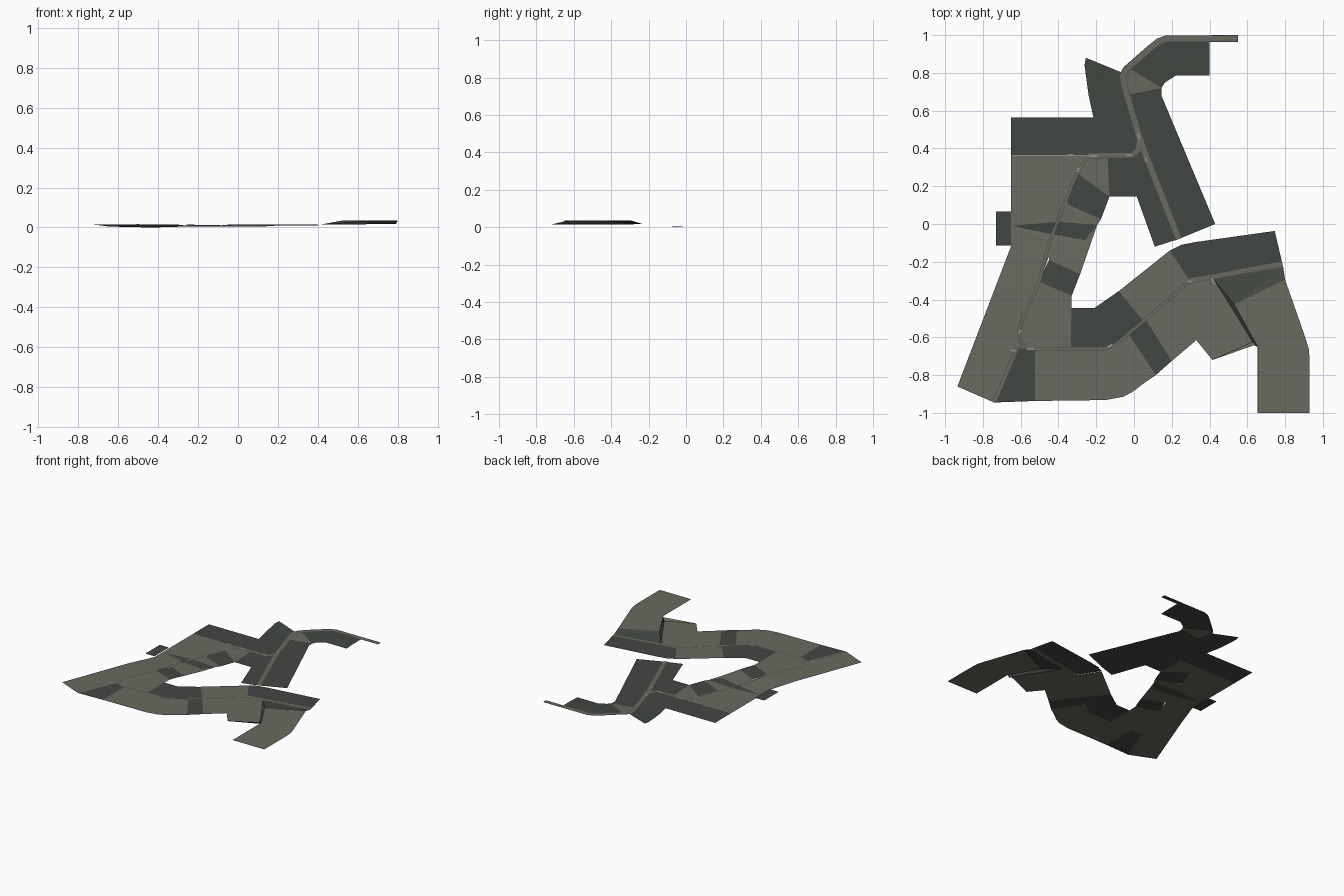
import bpy, bmesh
from mathutils import Vector


def material(name, rgb):
    m = bpy.data.materials.new(name)
    m.diffuse_color = (*rgb, 1)
    return m


PAVING = material("light paving", (0.142, 0.142, 0.118))
ASPHALT = material("dark asphalt", (0.055, 0.063, 0.054))
KERB = material("pale kerb", (0.27, 0.27, 0.24))

# Ground level along y: high in the south, low in the middle, higher again in the north
LEVELS = [(-1.1, .015), (-.32, .015), (-.1, .005), (.68, .005), (.87, .014), (1.1, .014)]


def ground(y):
    for (a, za), (b, zb) in zip(LEVELS, LEVELS[1:]):
        if y <= b:
            return za + (zb - za) * (y - a) / (b - a)
    return LEVELS[-1][1]


def patch(name, mat, pts, z=None, lift=0.0, polys=None):
    """Flat sheet from an outline; follows the ground unless z or 3D points are given."""
    bm = bmesh.new()
    for poly in (polys or [pts]):
        vs = [bm.verts.new((p[0], p[1], p[2] if len(p) > 2 else 0)) for p in poly]
        bm.faces.new(vs)
    if len((polys or [pts])[0][0]) == 2:
        if z is None:
            for y, _ in LEVELS[1:-1]:
                geom = bm.verts[:] + bm.edges[:] + bm.faces[:]
                bmesh.ops.bisect_plane(bm, geom=geom, plane_co=(0, y, 0), plane_no=(0, 1, 0))
        bmesh.ops.triangulate(bm, faces=bm.faces[:])
        for v in bm.verts:
            v.co.z = (ground(v.co.y) if z is None else z) + lift
    else:
        bmesh.ops.triangulate(bm, faces=bm.faces[:])
    for f in bm.faces:
        f.normal_update()
        if f.normal.z < 0:
            f.normal_flip()
    me = bpy.data.meshes.new(name)
    bm.to_mesh(me)
    bm.free()
    me.materials.append(mat)
    ob = bpy.data.objects.new(name, me)
    bpy.context.collection.objects.link(ob)
    return ob


def strip(name, mat, path, width, lift, z=None):
    """Ribbon of constant width with mitred corners."""
    P = [Vector(p) for p in path]
    left, right = [], []
    for i, p in enumerate(P):
        d0 = (p - P[max(i - 1, 0)]).normalized() if i else (P[1] - p).normalized()
        d1 = (P[i + 1] - p).normalized() if i < len(P) - 1 else d0
        n0, n1 = Vector((-d0.y, d0.x)), Vector((-d1.y, d1.x))
        m = (n0 + n1).normalized()
        m = m * (width / 2 / max(m.dot(n0), .5))
        left.append(tuple(p + m))
        right.append(tuple(p - m))
    quads = [[left[i], left[i + 1], right[i + 1], right[i]] for i in range(len(P) - 1)]
    return patch(name, mat, None, z, lift, quads)


# North blocks
patch("north_yard", ASPHALT, [(.4, .98), (.4, .785), (.22, .785), (.165, .75), (.145, .72), (0, .81),
                              (-.04, .82), (.08, .94), (.17, .98)])
patch("north_crossing", PAVING, [(0, .81), (.145, .72), (-.025, .685), (-.06, .77), (-.04, .82)])
patch("north_east_block", ASPHALT, [(-.025, .685), (.145, .72), (.145, .68), (.43, 0), (.235, -.08),
                                    (.03, .41), (.02, .48)])
patch("north_west_block", ASPHALT, [(-.255, .88), (-.06, .8), (-.06, .77), (-.025, .685), (.02, .48),
                                    (.03, .41), (0, .365), (-.65, .365), (-.65, .565), (-.215, .565),
                                    (-.24, .68), (-.262, .84)])
patch("centre_block", ASPHALT, [(-.14, .365), (0, .365), (.03, .41), (.235, -.08), (.11, -.12),
                                (.015, .145), (-.13, .145)])
# West blocks
patch("west_square", PAVING, [(-.65, .365), (-.25, .365), (-.31, .25), (-.405, .012), (-.65, -.01)])
patch("inner_corner", PAVING, [(-.25, .365), (-.14, .365), (-.13, .145), (-.31, .275)])
patch("inner_yard", ASPHALT, [(-.31, .275), (-.13, .145), (-.175, .025), (-.355, .105)])
patch("inner_walk", PAVING, [(-.355, .105), (-.175, .025), (-.195, -.005), (-.405, .012)])
patch("west_stub", ASPHALT, [(-.73, .065), (-.65, .065), (-.65, -.115), (-.73, -.115)], z=.012)
# Shallow dip across the west road
patch("dip_west", ASPHALT, [(-.65, -.01, .005), (-.405, .012, .005), (-.43, -.055, 0)])
patch("dip_east", ASPHALT, [(-.405, .012, .005), (-.195, -.005, .005), (-.26, -.085, .005), (-.43, -.055, 0)])
patch("dip_slope", PAVING, [(-.65, -.01, .005), (-.43, -.055, 0), (-.455, -.09, .005), (-.65, -.05, .005)])
patch("dip_inner_slope", PAVING, [(-.43, -.055, 0), (-.26, -.085, .005), (-.455, -.09, .005)])
patch("south_west_road", PAVING, [(-.65, -.05), (-.455, -.09), (-.45, -.17), (-.61, -.6), (-.63, -.68),
                                  (-.74, -.945), (-.935, -.86), (-.65, -.115)])
patch("inner_pavement", PAVING, [(-.455, -.09), (-.26, -.085), (-.195, -.005), (-.285, -.265), (-.45, -.19)])
patch("inner_south_yard", ASPHALT, [(-.45, -.19), (-.285, -.265), (-.33, -.38), (-.505, -.305)])
patch("inner_south_paving", PAVING, [(-.505, -.305), (-.33, -.38), (-.335, -.66), (-.63, -.66), (-.61, -.6)])
# South blocks
patch("south_inner_block", ASPHALT, [(-.335, -.445), (-.21, -.445), (-.08, -.355), (.05, -.515),
                                     (-.11, -.645), (-.15, -.66), (-.335, -.66)], z=.015)
patch("south_corner_block", ASPHALT, [(-.63, -.66), (-.525, -.66), (-.525, -.937), (-.74, -.945)], z=.015)
patch("south_road", PAVING, [(-.525, -.66), (-.15, -.66), (-.11, -.645), (-.03, -.58), (.115, -.8), (.07, -.83),
                             (-.01, -.89), (-.06, -.915), (-.15, -.932), (-.525, -.937)], z=.015)
patch("south_crossing", ASPHALT, [(-.03, -.58), (.06, -.505), (.2, -.725), (.115, -.8)], z=.015)
patch("south_east_inner", PAVING, [(-.08, -.355), (.19, -.14), (.29, -.295), (.05, -.515)], z=.015)
# East blocks
patch("east_paving", PAVING, [(.05, -.515), (.29, -.295), (.42, -.285), (.52, -.44), (.64, -.62), (.33, -.615),
                              (.2, -.725)], z=.015)
patch("east_block", ASPHALT, [(.19, -.14), (.25, -.11), (.33, -.095), (.745, -.037), (.782, -.195),
                              (.29, -.295)], z=.017)
patch("east_walk", PAVING, [(.29, -.295), (.782, -.195), (.79, -.23), (.42, -.29)], z=.017)
patch("east_slope", ASPHALT, [(.42, -.29, .016), (.79, -.23, .017), (.80, -.295, .036), (.53, -.425, .036)])
patch("east_ramp", PAVING, [(.33, -.615, .015), (.415, -.72, .015), (.655, -.635, .035), (.64, -.62, .015)])
patch("raised_road", PAVING, [(.53, -.425), (.80, -.295), (.91, -.61), (.925, -.66), (.93, -.72), (.93, -1),
                              (.655, -1), (.655, -.65)], z=.036)
patch("raised_road_wall", ASPHALT, [(.42, -.29, .016), (.53, -.425, .036), (.655, -.65, .036),
                                    (.64, -.645, .016), (.515, -.44, .016)])

# Kerbs: dark gutter below, paving strip on it, short pale stones at the junctions
ROUTES = {
    "north_kerb": ([(.55, .982), (.17, .98), (.13, .965), (.08, .925), (-.04, .82), (-.06, .785), (-.055, .745),
                    (.025, .47), (.06, .37), (.237, -.08)], .036, None),
    "cross_kerb": ([(.03, .45), (.02, .39), (-.01, .365), (-.24, .362)], .03, None),
    "west_kerb": ([(-.25, .35), (-.31, .25), (-.45, -.1), (-.5, -.3), (-.61, -.56), (-.605, -.62),
                   (-.56, -.655)], .018, None),
    "south_west_kerb": ([(-.62, -.66), (-.735, -.935)], .022, .015),
    "south_kerb": ([(-.56, -.66), (-.15, -.66), (-.1, -.64), (.06, -.505), (.29, -.305)], .018, .015),
    "east_kerb": ([(.29, -.3), (.44, -.275), (.782, -.21)], .03, .017),
}
for name, (path, w, z) in ROUTES.items():
    strip(name + "_gutter", ASPHALT, path, w, .001, z)
    strip(name, PAVING, path, w - .006, .002, z)

for i, (x, y, dx, dy, z) in enumerate([(-.24, .362, .05, 0, None), (-.04, .365, .03, 0, None),
                                       (.02, .48, .008, -.03, None), (.06, .35, .008, -.02, None),
                                       (-.3, .275, .01, .025, None), (-.61, -.58, .01, .02, None),
                                       (-.57, -.66, .04, 0, .015), (-.14, -.652, .025, .012, .015),
                                       (.28, -.305, .03, 0, .017), (.41, -.29, .02, -.03, .017),
                                       (-.655, -.67, .03, 0, .015), (-.35, .365, .03, 0, None)]):
    strip("kerb_stone_%d" % i, KERB, [(x, y), (x + dx, y + dy)], .012, .003, z)
# Thin kerb line north of the west square
strip("square_edge", KERB, [(-.65, .363), (-.25, .363)], .004, .001)
strip("road_edge_shadow_line", ASPHALT, [(.657, -1), (.657, -.65)], .005, .001, .036)
